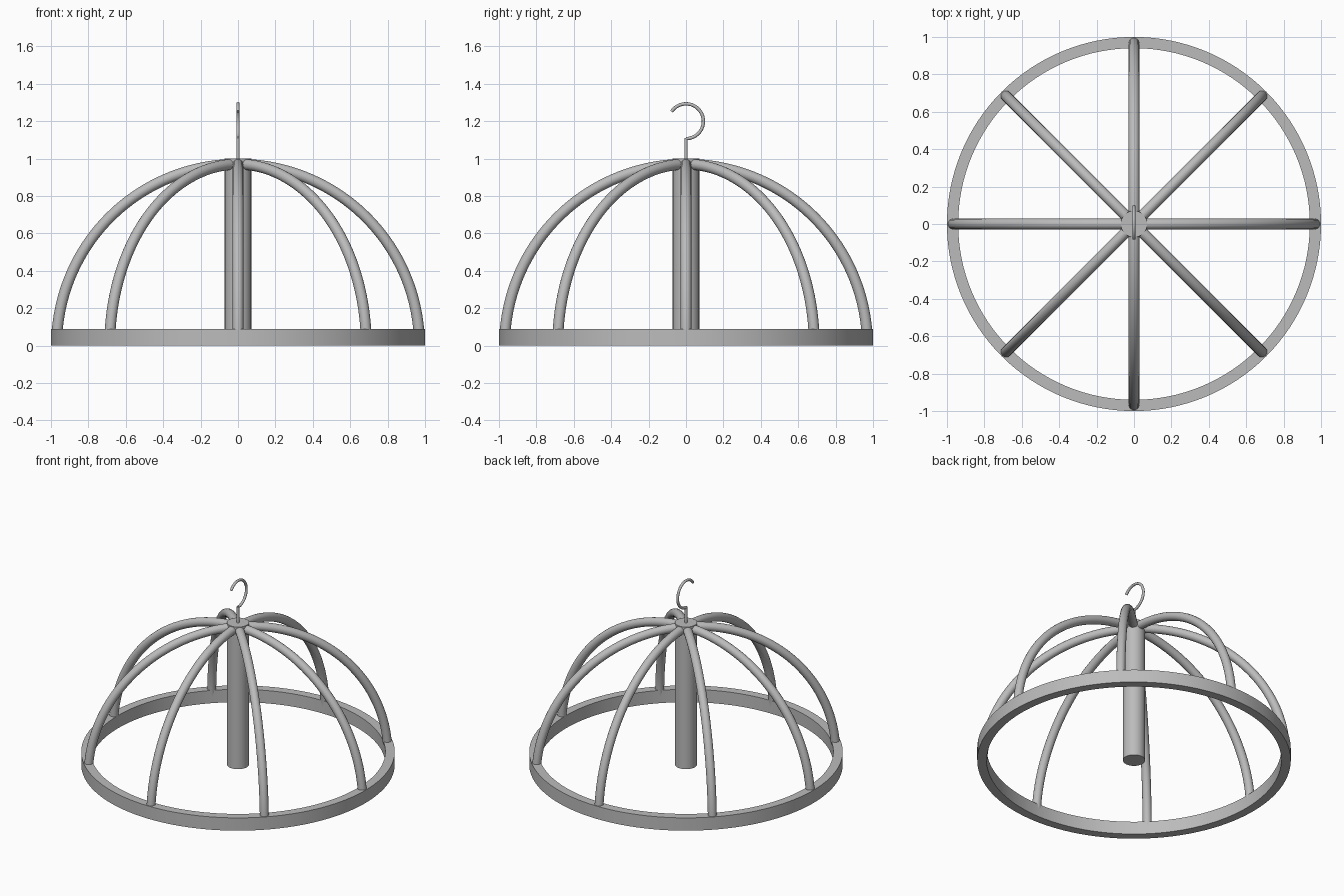
import bpy
import bmesh
from math import sin, cos, pi, radians
from mathutils import Vector

cube = bpy.data.objects.get("Cube")
if cube:
    bpy.data.objects.remove(cube, do_unlink=True)

# Single grey metal
metal = bpy.data.materials.new("grey_metal")
metal.use_nodes = True
GREY = (0.5, 0.5, 0.5, 1)
metal.diffuse_color = GREY
metal.node_tree.nodes["Principled BSDF"].inputs["Base Color"].default_value = GREY


def select_only(obj):
    bpy.ops.object.select_all(action="DESELECT")
    obj.select_set(True)
    bpy.context.view_layer.objects.active = obj


def finish(obj):
    select_only(obj)
    bpy.ops.object.shade_smooth_by_angle(angle=radians(35))


def lathe(name, profile, closed, steps):
    """Revolve an (r, z) profile around the z axis."""
    bm = bmesh.new()
    verts = [bm.verts.new((r, 0, z)) for r, z in profile]
    edges = [bm.edges.new(pair) for pair in zip(verts, verts[1:])]
    if closed:
        edges.append(bm.edges.new((verts[-1], verts[0])))
    bmesh.ops.spin(bm, geom=verts + edges, cent=(0, 0, 0), axis=(0, 0, 1),
                   angle=2 * pi, steps=steps, use_duplicate=False)
    bmesh.ops.remove_doubles(bm, verts=bm.verts, dist=1e-4)
    bmesh.ops.recalc_face_normals(bm, faces=bm.faces)
    mesh = bpy.data.meshes.new(name)
    bm.to_mesh(mesh)
    bm.free()
    mesh.materials.append(metal)
    obj = bpy.data.objects.new(name, mesh)
    bpy.context.collection.objects.link(obj)
    finish(obj)
    return obj


def tube(name, points, radius):
    """Round rod along a path, turned into a mesh."""
    curve = bpy.data.curves.new(name, "CURVE")
    curve.dimensions = "3D"
    curve.bevel_depth = radius
    curve.bevel_resolution = 6
    curve.use_fill_caps = True
    spline = curve.splines.new("POLY")
    spline.points.add(len(points) - 1)
    for p, co in zip(spline.points, points):
        p.co = (*co, 1)
    curve.materials.append(metal)
    obj = bpy.data.objects.new(name, curve)
    bpy.context.collection.objects.link(obj)
    select_only(obj)
    bpy.ops.object.convert(target="MESH")
    finish(bpy.context.object)


# Base hoop and centre post
lathe("base_ring", [(0.94, 0), (1, 0), (1, 0.09), (0.94, 0.09)], True, 128)
lathe("centre_post", [(0, 0), (0.071, 0), (0.071, 1), (0, 1)], False, 48)

# Eight quarter-circle ribs from the hoop to the post
ARC = 0.97
for i in range(8):
    turn = i * pi / 4
    path = []
    for k in range(41):
        a = radians(1 + k * 87 / 40)
        path.append(Vector((ARC * cos(a) * cos(turn), ARC * cos(a) * sin(turn), ARC * sin(a))))
    tube(f"rib_{i + 1}", path, 0.029)

# Hanging hook: straight stem and open loop
tube("hook_stem", [(0, 0, 0.98), (0, 0, 1.11)], 0.009)
loop = []
for k in range(49):
    a = radians(-90 + k * 236 / 48)
    loop.append((0, 0.093 * cos(a), 1.2 + 0.093 * sin(a)))
tube("hook_loop", loop, 0.009)
